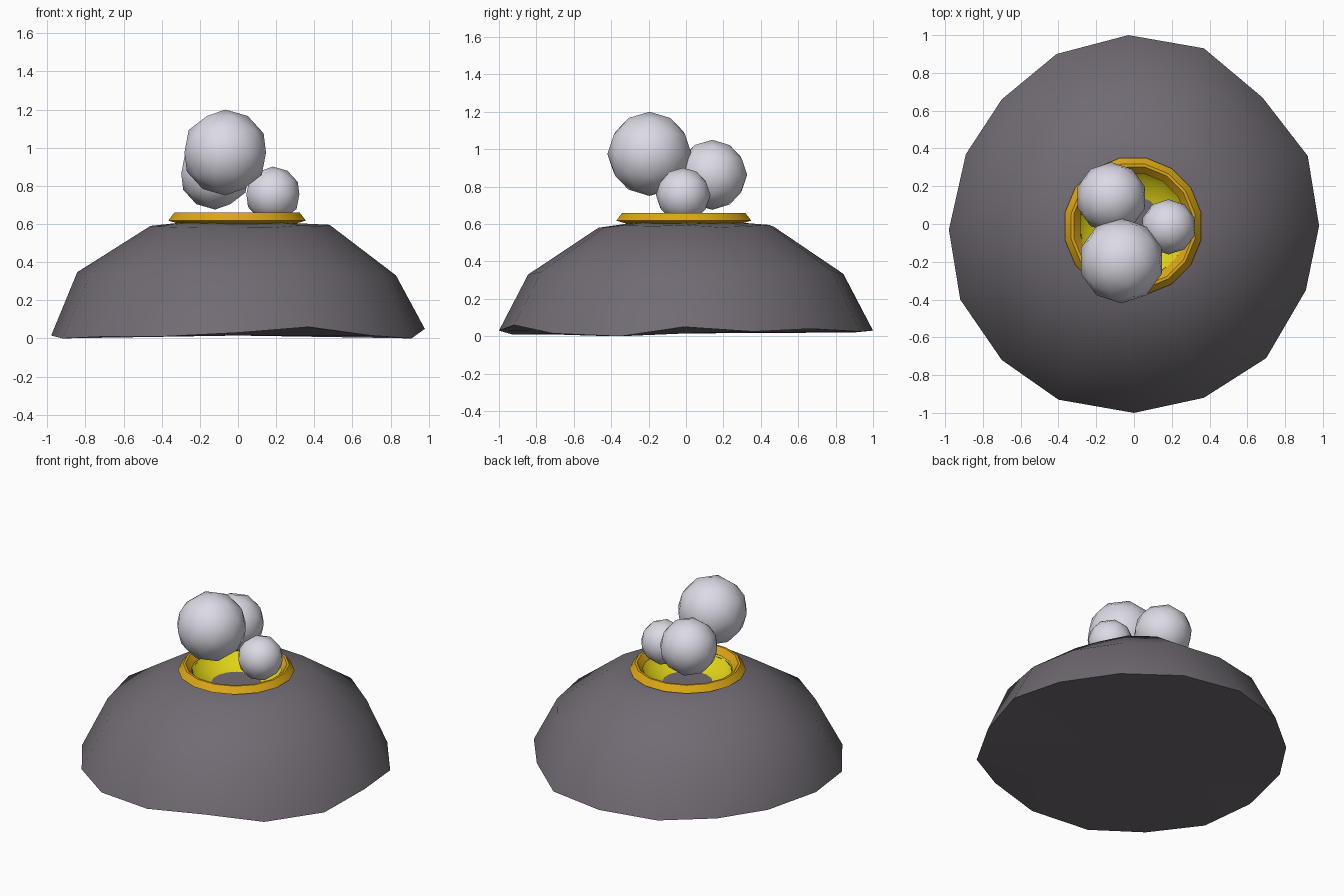
import bpy, bmesh, math, random

if "Cube" in bpy.data.objects:
    bpy.data.objects.remove(bpy.data.objects["Cube"])

random.seed(4)
SIDES = 16


def material(name, rgb):
    m = bpy.data.materials.new(name)
    m.diffuse_color = (*rgb, 1)
    m.use_nodes = True
    m.node_tree.nodes["Principled BSDF"].inputs["Base Color"].default_value = m.diffuse_color
    return m


ROCK = material("grey_rock", (0.165, 0.148, 0.172))
GOLD = material("orange_gold", (0.72, 0.39, 0.008))
LAVA = material("yellow", (0.76, 0.66, 0.008))
SMOKE = material("pale_smoke", (0.72, 0.70, 0.78))


def finish(name, bm, mat, angle):
    me = bpy.data.meshes.new(name)
    bm.to_mesh(me)
    bm.free()
    ob = bpy.data.objects.new(name, me)
    bpy.context.collection.objects.link(ob)
    me.materials.append(mat)
    bpy.ops.object.select_all(action='DESELECT')
    ob.select_set(True)
    bpy.context.view_layer.objects.active = ob
    bpy.ops.object.shade_smooth_by_angle(angle=math.radians(angle))
    return ob


def add_ring(bm, r, z, phase=0.0, cx=0.0, cy=0.0, jitter=0.0):
    out = []
    for i in range(SIDES):
        a = 2 * math.pi * (i + phase) / SIDES
        rr = r + random.uniform(-jitter, jitter)
        zz = z + random.uniform(-jitter, jitter)
        out.append(bm.verts.new((cx + rr * math.cos(a), cy + rr * math.sin(a), zz)))
    return out


def bridge(bm, lower, upper):
    for i in range(SIDES):
        j = (i + 1) % SIDES
        bm.faces.new((lower[i], lower[j], upper[j], upper[i]))


# Mound: uneven foot, two shoulders and a crater edge, closed underneath
bm = bmesh.new()
foot_xy = [(.98, -.01), (.92, .36), (.68, .67), (.37, .93), (-.03, 1), (-.41, .90),
           (-.70, .66), (-.89, .37), (-.98, -.03), (-.92, -.40), (-.70, -.72),
           (-.40, -.93), (0, -1), (.37, -.92), (.70, -.71), (.91, -.35)]
foot_z = [.05, .025, .04, .025, .03, .02, .02, .02, .015, 0, .01, .01, .03, .06, .015, 0]
rings = [[bm.verts.new((x, y, z)) for (x, y), z in zip(foot_xy, foot_z)]]
for r, z, j in ((.835, .34, .012), (.47, .587, .012), (.29, .608, .004)):
    rings.append(add_ring(bm, r, z, jitter=j))
for a, b in zip(rings, rings[1:]):
    bridge(bm, a, b)
hub = bm.verts.new((0, 0, .015))
for i in range(SIDES):
    bm.faces.new((rings[0][(i + 1) % SIDES], rings[0][i], hub))
finish("mound", bm, ROCK, 60)

# Crater bowl: open yellow wall facing inward
bm = bmesh.new()
bowl = [add_ring(bm, r, z, .5, -.005, -.01) for r, z in ((.295, .625), (.25, .565), (.16, .53))]
for a, b in zip(bowl, bowl[1:]):
    bridge(bm, a, b)
finish("crater_bowl", bm, LAVA, 60)

# Crater floor: grey disc at the bottom of the bowl
bm = bmesh.new()
bm.faces.new(add_ring(bm, .162, .53, .5, -.005, -.01))
finish("crater_floor", bm, ROCK, 30)

# Crater rim: bevelled gold collar
bm = bmesh.new()
profile = ((.30, .598), (.368, .618), (.335, .66), (.32, .66), (.285, .62))
rim = [add_ring(bm, r, z, .5, -.005, -.012) for r, z in profile]
for a, b in zip(rim, rim[1:] + rim[:1]):
    bridge(bm, a, b)
finish("crater_rim", bm, GOLD, 30)

# Smoke puffs rising from the crater
puffs = (("large_puff", (-.067, -.195, .975), .225),
         ("middle_puff", (-.12, .14, .863), .187),
         ("small_puff", (.183, -.015, .755), .146))
for name, loc, r in puffs:
    bm = bmesh.new()
    bmesh.ops.create_icosphere(bm, subdivisions=2, radius=r)
    bmesh.ops.translate(bm, verts=bm.verts, vec=loc)
    finish(name, bm, SMOKE, 60)
